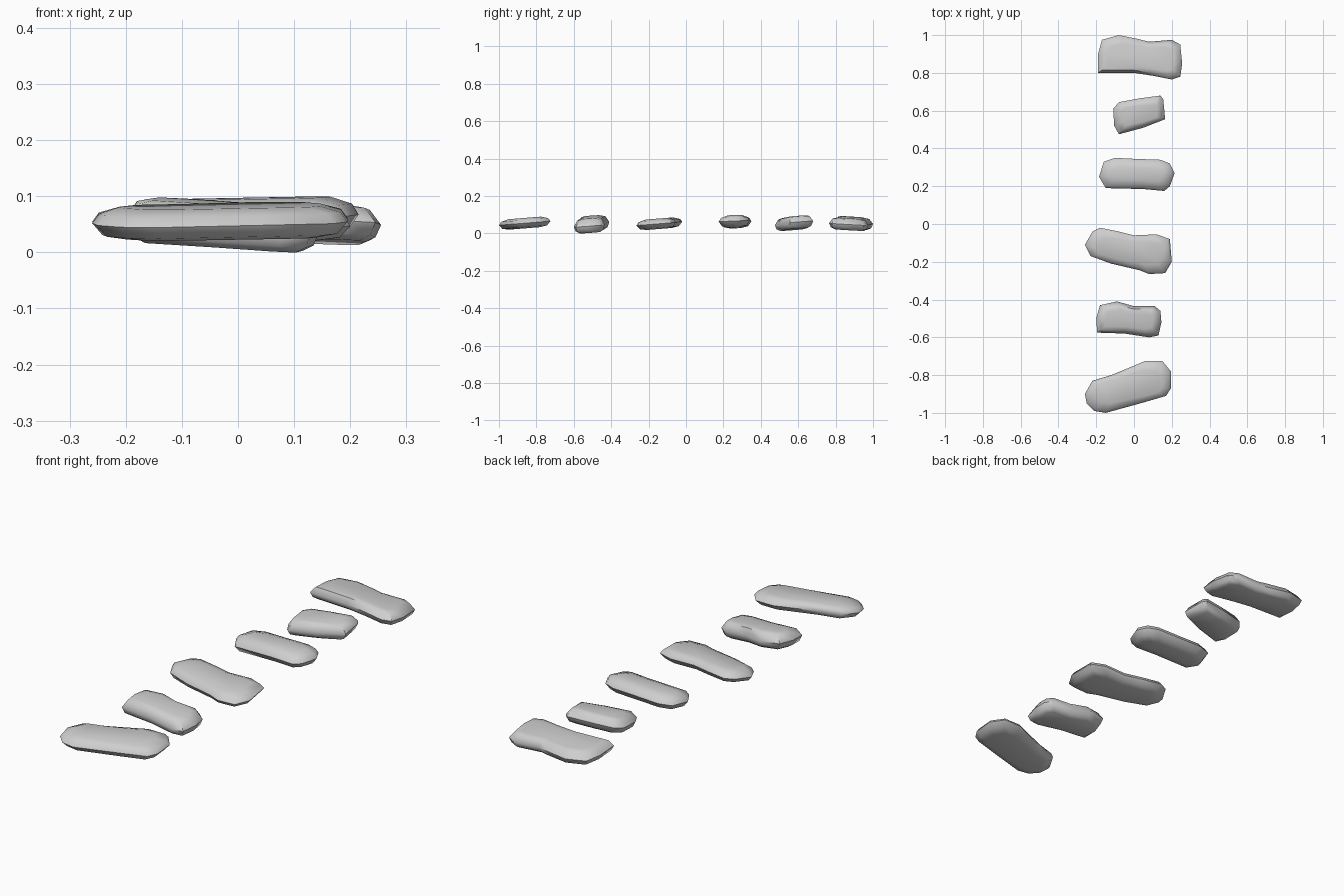
import bpy
import bmesh
import math

default_cube = bpy.data.objects.get("Cube")
if default_cube:
    bpy.data.objects.remove(default_cube, do_unlink=True)

# One plain stone colour
stone_grey = bpy.data.materials.new("stone_grey")
stone_grey.use_nodes = True
colour = (0.62, 0.62, 0.62, 1)
stone_grey.diffuse_color = colour
stone_grey.node_tree.nodes["Principled BSDF"].inputs["Base Color"].default_value = colour

# Cross-section as (inset from the outline, fraction of the height)
ROUNDED = [(0.055, 0), (0.018, 0.12), (0, 0.5), (0.012, 0.8), (0.05, 1)]
BLOCKY = [(0.03, 0), (0.01, 0.15), (0, 0.5), (0.02, 0.92), (0.045, 1)]


def make_stone(name, outline, low, high, tilt_x, tilt_y, section):
    """Loft a stone through shrunken copies of its plan outline (in hundredths)."""
    points = [(x / 100, y / 100) for x, y in outline]
    xs, ys = zip(*points)
    centre_x, centre_y = (min(xs) + max(xs)) / 2, (min(ys) + max(ys)) / 2
    half_x, half_y = (max(xs) - min(xs)) / 2, (max(ys) - min(ys)) / 2

    bm = bmesh.new()
    rings = []
    for inset, fraction in section:
        ring = []
        for x, y in points:
            dx = (x - centre_x) * (1 - inset / half_x)
            dy = (y - centre_y) * (1 - inset / half_y)
            height = low + (high - low) * fraction + tilt_x * dx + tilt_y * dy
            ring.append(bm.verts.new((centre_x + dx, centre_y + dy, height)))
        rings.append(ring)

    # Side bands between neighbouring rings, then the two caps
    count = len(points)
    for lower, upper in zip(rings, rings[1:]):
        for i in range(count):
            j = (i + 1) % count
            bm.faces.new((lower[i], lower[j], upper[j], upper[i]))
    bm.faces.new(rings[0])
    bm.faces.new(rings[-1])
    bmesh.ops.recalc_face_normals(bm, faces=bm.faces)

    mesh = bpy.data.meshes.new(name)
    bm.to_mesh(mesh)
    bm.free()
    mesh.materials.append(stone_grey)
    stone = bpy.data.objects.new(name, mesh)
    bpy.context.collection.objects.link(stone)

    # Soft shading with crisp lower edges
    bpy.ops.object.select_all(action="DESELECT")
    stone.select_set(True)
    bpy.context.view_layer.objects.active = stone
    bpy.ops.object.shade_smooth_by_angle(angle=math.radians(48))


# Path of stepping stones, from front to back
make_stone("front_stepping_stone",
           [(-26, -90), (-22, -83), (-12, -80), (0, -75), (6, -72.5), (15, -72.5),
            (19.5, -78), (19.5, -87), (17, -91), (5, -94.5), (-15, -100), (-21, -99), (-25, -95)],
           0.027, 0.083, 0, 0.08, ROUNDED)

make_stone("second_stepping_stone",
           [(-20, -50), (-18, -43), (-9, -41), (0, -43.5), (11, -43.5), (14, -46),
            (14.5, -52), (13, -59), (8, -60), (-5, -58), (-19.5, -57.5)],
           0.012, 0.088, -0.06, 0.08, BLOCKY)

make_stone("third_stepping_stone",
           [(-26, -11), (-22, -4), (-18, -2), (-8, -4), (0, -6), (12, -5.5), (19, -8),
            (20, -20), (16.5, -26), (8, -26.5), (3, -24.5), (-12, -21), (-23, -17)],
           0.024, 0.08, 0, 0.08, ROUNDED)

make_stone("fourth_stepping_stone",
           [(-16, 33), (-10, 35), (0, 34.5), (14, 34), (19, 32), (21.5, 27),
            (19, 20), (16, 17.5), (5, 18.5), (-15, 19), (-18.5, 25)],
           0.03, 0.096, 0.02, 0.04, ROUNDED)

make_stone("fifth_stepping_stone",
           [(-11, 61), (-8, 64.5), (3, 66.5), (14, 68), (15.5, 66),
            (16.5, 55.5), (5, 51), (-8, 47.5), (-10.5, 52)],
           0.021, 0.09, 0.03, 0.08, BLOCKY)

make_stone("back_stepping_stone",
           [(-19, 80), (-19, 90), (-17, 97.5), (-8, 100), (2, 98), (8, 96.5), (20, 97.5),
            (24.5, 95), (25.5, 85), (24.5, 78), (20, 76.5), (10, 78.5), (0, 80)],
           0.022, 0.085, -0.03, -0.06, BLOCKY)
